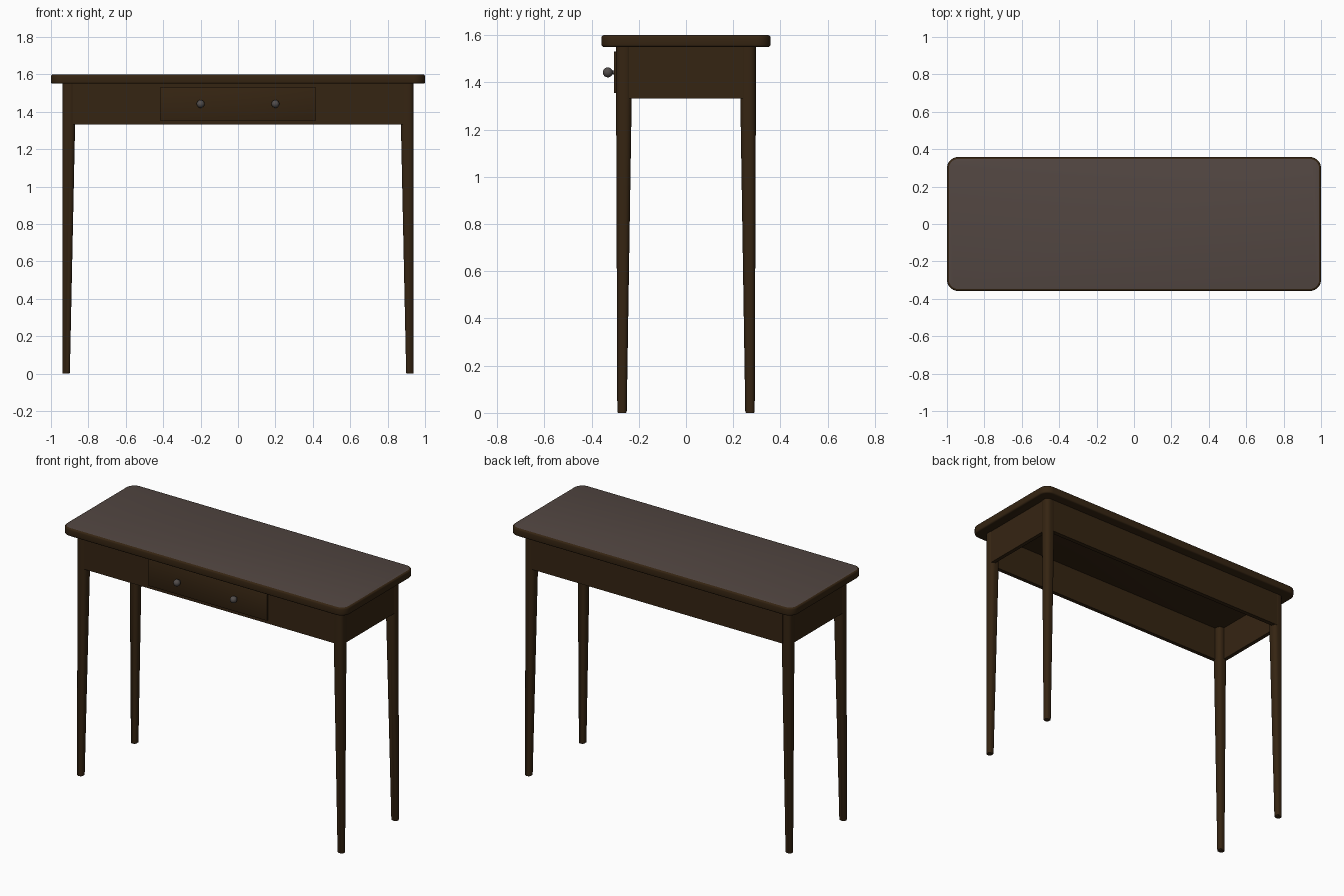
import bpy, bmesh, math

if "Cube" in bpy.data.objects:
    bpy.data.objects.remove(bpy.data.objects["Cube"])


def material(name, rgb):
    m = bpy.data.materials.new(name)
    m.diffuse_color = (*rgb, 1)
    m.use_nodes = True
    m.node_tree.nodes["Principled BSDF"].inputs["Base Color"].default_value = m.diffuse_color
    return m


wood = material("dark_brown_wood", (0.036, 0.018, 0.006))
grey = material("grey_brown_top", (0.085, 0.062, 0.054))
metal = material("dark_grey_metal", (0.085, 0.075, 0.072))


def rounded_rect(cx, cy, w, d, r, n):
    pts = []
    for k, (sx, sy) in enumerate([(1, 1), (-1, 1), (-1, -1), (1, -1)]):
        for i in range(n + 1):
            a = math.pi / 2 * (k + i / n)
            pts.append((cx + sx * (w / 2 - r) + r * math.cos(a),
                        cy + sy * (d / 2 - r) + r * math.sin(a)))
    return pts


def loft(name, rings, mats):
    # rings: list of (outline points, z) from bottom to top
    bm = bmesh.new()
    loops = [[bm.verts.new((x, y, z)) for x, y in pts] for pts, z in rings]
    for a, b in zip(loops, loops[1:]):
        for i in range(len(a)):
            j = (i + 1) % len(a)
            bm.faces.new((a[i], a[j], b[j], b[i]))
    bm.faces.new(list(reversed(loops[0])))
    top = bm.faces.new(loops[-1])
    top.material_index = len(mats) - 1
    return finish(name, bm, mats)


def finish(name, bm, mats):
    bmesh.ops.recalc_face_normals(bm, faces=bm.faces)
    me = bpy.data.meshes.new(name)
    bm.to_mesh(me)
    bm.free()
    ob = bpy.data.objects.new(name, me)
    bpy.context.collection.objects.link(ob)
    for m in mats:
        me.materials.append(m)
    bpy.ops.object.select_all(action='DESELECT')
    ob.select_set(True)
    bpy.context.view_layer.objects.active = ob
    bpy.ops.object.shade_smooth_by_angle(angle=math.radians(35))
    return ob


def box(name, x0, x1, y0, y1, z0, z1, bevel=0):
    bm = bmesh.new()
    bmesh.ops.create_cube(bm, size=1)
    for v in bm.verts:
        v.co = ((x0 + x1) / 2 + v.co.x * (x1 - x0),
                (y0 + y1) / 2 + v.co.y * (y1 - y0),
                (z0 + z1) / 2 + v.co.z * (z1 - z0))
    if bevel:
        bmesh.ops.bevel(bm, geom=bm.edges[:], offset=bevel, segments=2,
                        profile=0.5, affect='EDGES')
    return finish(name, bm, [wood])


# Table top: softly rounded rim, grey upper face
rings = []
b = 0.010
for i in range(4):
    a = math.pi / 2 * i / 3
    inset = b * (1 - math.sin(a))
    rings.append((inset, 1.55 + b * (1 - math.cos(a))))
rings += [(inset, 3.15 - z) for inset, z in reversed(rings)]
loft("table_top",
     [(rounded_rect(0, 0, 2 - 2 * s, 0.716 - 2 * s, 0.06 - s, 8), z)
      for s, z in rings], [wood, grey])

# Tapered rounded legs, straight on the outside
for sx, nx in ((-1, "left"), (1, "right")):
    for sy, ny in ((-1, "front"), (1, "back")):
        def ring(w, d, outer_y):
            return rounded_rect(sx * (0.939 - w / 2), sy * (outer_y - d / 2),
                                w, d, w * 0.38, 6)
        loft(f"{ny}_{nx}_leg",
             [(ring(0.034, 0.034, 0.288), 0), (ring(0.040, 0.040, 0.291), 0.004),
              (ring(0.068, 0.066, 0.296), 1.33), (ring(0.068, 0.066, 0.296), 1.55)],
             [wood])

# Apron boards, hollow inside
box("front_apron", -0.89, 0.89, -0.293, -0.268, 1.332, 1.551)
box("back_apron", -0.89, 0.89, 0.268, 0.296, 1.332, 1.551)
for sx, nx in ((-1, "left"), (1, "right")):
    x0, x1 = sorted((sx * 0.91, sx * 0.935))
    box(f"{nx}_apron", x0, x1, -0.25, 0.25, 1.332, 1.551)

# Drawer front with two knobs
box("drawer_front", -0.418, 0.418, -0.305, -0.285, 1.354, 1.53, 0.002)
for x, nx in ((-0.2, "left"), (0.2, "right")):
    bm = bmesh.new()
    bmesh.ops.create_uvsphere(bm, u_segments=24, v_segments=16, radius=0.021)
    for v in bm.verts:
        v.co = (x + v.co.x, -0.331 + v.co.y, 1.442 + v.co.z)
    finish(f"{nx}_knob", bm, [metal])
    bm = bmesh.new()
    bmesh.ops.create_cone(bm, cap_ends=True, segments=16, radius1=0.008,
                          radius2=0.008, depth=0.03)
    for v in bm.verts:
        px, py, pz = v.co
        v.co = (x + px, -0.312 + pz, 1.442 + py)
    finish(f"{nx}_knob_stem", bm, [metal])
